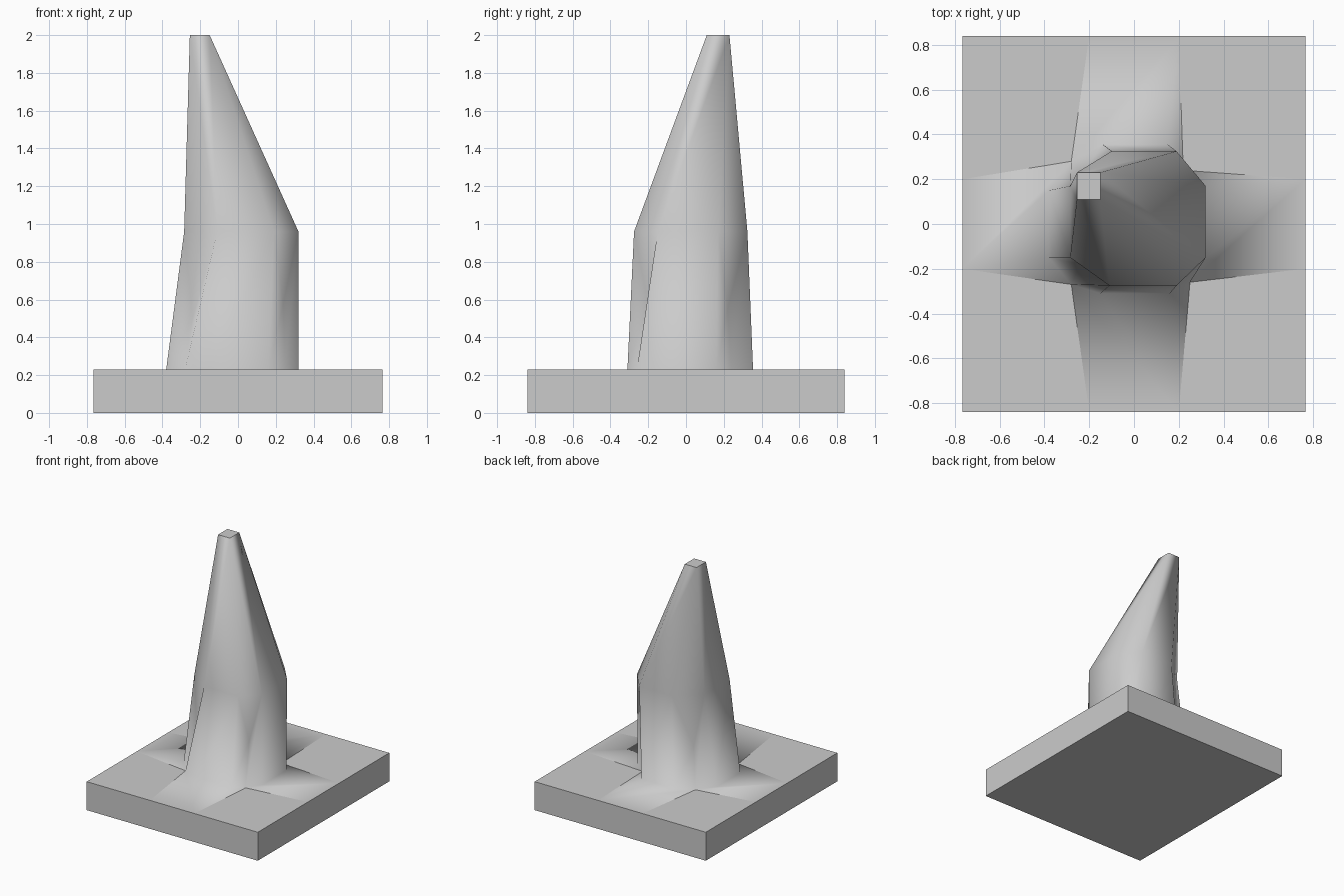
import bpy, bmesh

if "Cube" in bpy.data.objects:
    bpy.data.objects.remove(bpy.data.objects["Cube"])

X, Y, H, W = 0.765, 0.84, 0.23, 0.2   # plate half sizes, thickness, half width of centre strips

bm = bmesh.new()


def ring(points, z):
    return [bm.verts.new((x, y, z)) for x, y in points]


def face(*verts, smooth=False):
    bm.faces.new(verts).smooth = smooth


# Plate outline: corners run counter-clockwise from back right
corners = [(X, Y), (-X, Y), (-X, -Y), (X, -Y)]
bottom = ring(corners, 0)
plate = ring(corners, H)
strip = ring([(X, -W), (X, W), (W, Y), (-W, Y),
              (-X, W), (-X, -W), (-W, -Y), (W, -Y)], H)

# Spike sections: foot, corner roots, corner dents, waist, tip
foot = ring([(.32, -.15), (.32, .16), (.15, .355), (-.14, .355),
             (-.38, .15), (-.38, -.15), (-.15, -.31), (.16, -.31)], H)
root = ring([(.22, .24), (-.28, .28), (-.28, -.27), (.25, -.26)], H)
dent = [bm.verts.new(p) for p in [(.22, .22, .55), (-.23, .23, .55),
                                  (-.24, -.18, .5), (.24, -.2, .58)]]
waist = ring([(.32, -.15), (.32, .17), (.19, .325), (-.10, .325),
              (-.285, .17), (-.285, -.15), (-.11, -.275), (.19, -.275)], .96)
tip = ring([(-.15, .23), (-.255, .23), (-.255, .11), (-.15, .11)], 2)

for k in range(4):
    p = k - 1                              # previous corner
    a, b, c = 2 * k, 2 * k + 1, (2 * k + 2) % 8
    # plate: side wall, corner, strip flowing into the spike
    face(bottom[p], bottom[k], plate[k], strip[b], strip[a], plate[p])
    face(strip[b], plate[k], strip[c], root[k])
    face(strip[a], strip[b], root[k], foot[b], foot[a], root[p], smooth=True)
    # spike: main side and dented corner below the waist
    face(foot[a], foot[b], waist[b], waist[a], smooth=True)
    face(foot[b], root[k], dent[k], waist[b], smooth=True)
    face(root[k], foot[c], waist[c], dent[k], smooth=True)
    face(dent[k], waist[c], waist[b], smooth=True)
    # spike: taper to the tip
    face(waist[a], waist[b], tip[k], tip[p], smooth=True)
    face(waist[b], waist[c], tip[k], smooth=True)

face(*tip)
face(*reversed(bottom))
bmesh.ops.recalc_face_normals(bm, faces=bm.faces)

# Keep the outer rim and tip rim crisp
for e in bm.edges:
    if any(not f.smooth for f in e.link_faces):
        e.smooth = False

mesh = bpy.data.meshes.new("spike_on_plate")
bm.to_mesh(mesh)
bm.free()
obj = bpy.data.objects.new("spike_on_plate", mesh)
bpy.context.collection.objects.link(obj)
